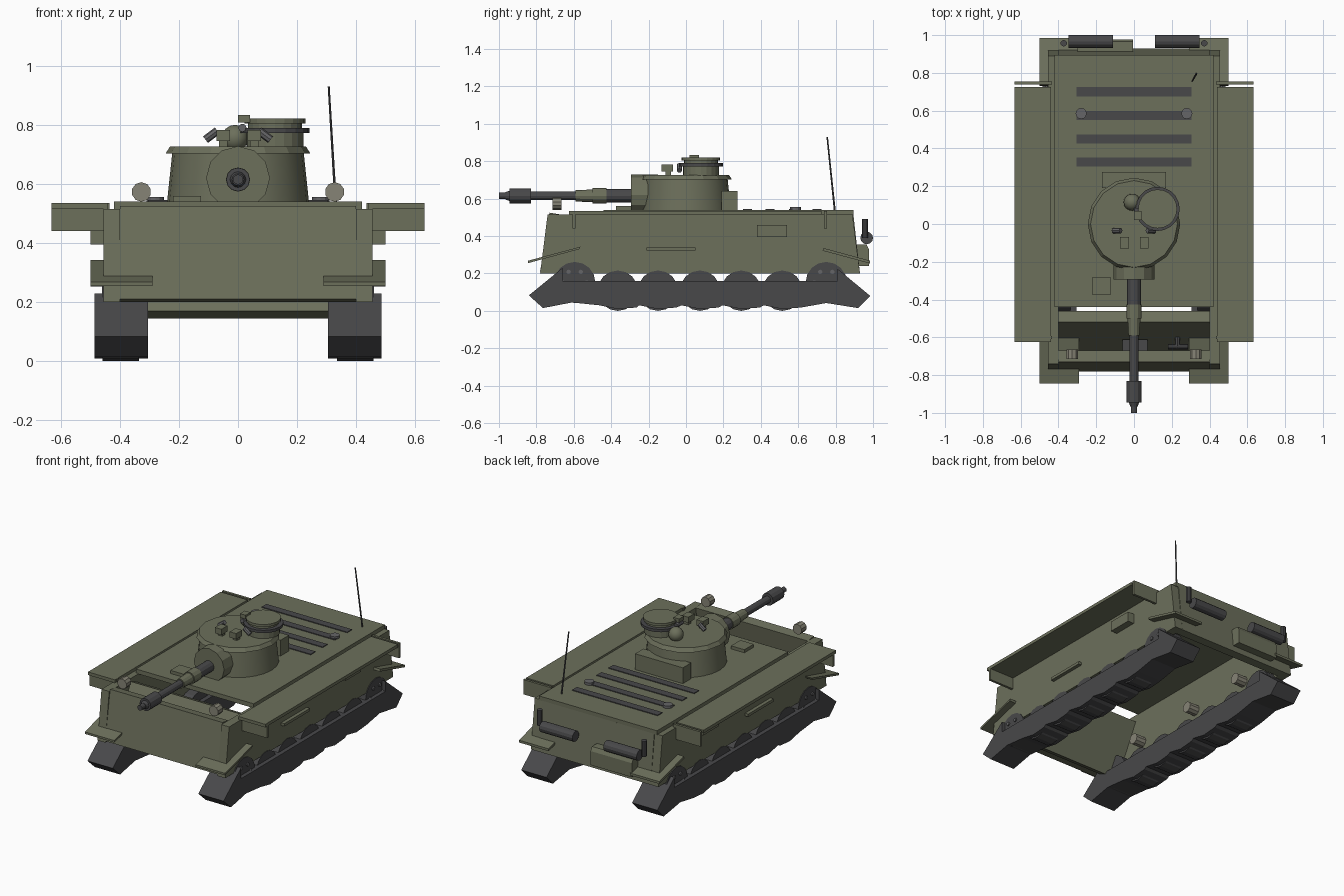
import bpy, bmesh, math
from mathutils import Vector

if "Cube" in bpy.data.objects:
    bpy.data.objects.remove(bpy.data.objects["Cube"])

def material(name, rgb):
    m = bpy.data.materials.new(name)
    m.diffuse_color = (*rgb, 1)
    m.use_nodes = True
    m.node_tree.nodes["Principled BSDF"].inputs["Base Color"].default_value = m.diffuse_color
    return m

OLIVE = material("olive", (0.15, 0.16, 0.105))
DARK = material("dark_metal", (0.065, 0.065, 0.068))
GREY = material("grey_metal", (0.13, 0.13, 0.135))
LAMP = material("lamp", (0.24, 0.23, 0.18))

def finish(name, bm, mat, mirror=False, smooth=False):
    bmesh.ops.recalc_face_normals(bm, faces=bm.faces)
    me = bpy.data.meshes.new(name)
    bm.to_mesh(me)
    bm.free()
    me.materials.append(mat)
    ob = bpy.data.objects.new(name, me)
    bpy.context.collection.objects.link(ob)
    if mirror:
        ob.modifiers.new("Mirror", 'MIRROR')
    if smooth:
        bpy.context.view_layer.objects.active = ob
        ob.select_set(True)
        bpy.ops.object.shade_smooth_by_angle(angle=math.radians(31))
        ob.select_set(False)
    return ob

def prism(name, pts, x0, x1, mat=OLIVE, mirror=False):
    """Extrude a (y, z) profile from x0 to x1."""
    bm = bmesh.new()
    f = bm.faces.new([bm.verts.new((x0, y, z)) for y, z in pts])
    ext = bmesh.ops.extrude_face_region(bm, geom=[f])
    vs = [v for v in ext["geom"] if isinstance(v, bmesh.types.BMVert)]
    bmesh.ops.translate(bm, verts=vs, vec=(x1 - x0, 0, 0))
    return finish(name, bm, mat, mirror)

def box(name, x0, x1, y0, y1, z0, z1, mat=OLIVE, mirror=False):
    return prism(name, [(y0, z0), (y1, z0), (y1, z1), (y0, z1)], x0, x1, mat, mirror)

def rod(name, p0, p1, r0, r1=None, n=16, mat=OLIVE, mirror=False, smooth=False):
    """Cylinder or cone between two points."""
    p0, p1 = Vector(p0), Vector(p1)
    d = p1 - p0
    bm = bmesh.new()
    bmesh.ops.create_cone(bm, cap_ends=True, segments=n, radius1=r0,
                          radius2=r0 if r1 is None else r1, depth=d.length)
    q = Vector((0, 0, 1)).rotation_difference(d)
    for v in bm.verts:
        v.co = q @ v.co + (p0 + p1) / 2
    return finish(name, bm, mat, mirror, smooth)

# Hull: open-bottomed shell of thick plates
prism("side_plate", [(-.78, .2), (.93, .2), (.89, .515), (-.74, .515)], .4, .455, OLIVE, True)
prism("front_plate", [(-.78, .21), (-.72, .2), (-.67, .515), (-.73, .525)], -.4, .4)
prism("lower_glacis", [(-.685, .17), (-.63, .145), (-.46, .47), (-.52, .495)], -.4, .4)
prism("rear_plate", [(.87, .2), (.93, .2), (.895, .515), (.84, .515)], -.4, .4)
box("deck", -.42, .42, -.44, .895, .512, .54)

# Fenders, end tabs and mudguards
box("fender", .44, .632, -.625, .725, .515, .535, OLIVE, True)
box("fender_front_tab", .435, .632, -.608, -.592, .44, .535, OLIVE, True)
box("fender_rear_tab", .435, .632, .738, .754, .44, .535, OLIVE, True)
prism("front_mudguard", [(-.845, .255), (-.57, .33), (-.565, .343), (-.845, .268)], .29, .5, OLIVE, True)
prism("rear_mudguard", [(.73, .322), (.985, .253), (.985, .268), (.735, .336)], .29, .5, OLIVE, True)
box("side_stowage_box", .45, .5, .38, .54, .395, .46, OLIVE, True)
box("side_tool_bar", .45, .478, -.21, .05, .322, .34, OLIVE, True)

# Tracks: raised ends, scalloped underside
wheels = [-.365, -.15, .075, .295, .515]
under = [(.92, .015), (.75, .042)]
for i in reversed(range(5)):
    under += [(wheels[i] + .1, .018), (wheels[i], .01), (wheels[i] - .1, .03)]
under += [(-.61, .045), (-.765, .015)]
prism("track", [(-.84, .083), (-.66, .23), (-.66, .16), (.81, .16), (.81, .225), (.985, .08)] + under,
      .305, .485, DARK, True)

# Wheels
for y in wheels:
    rod("road_wheel", (.335, y, .108), (.458, y, .108), .108, n=16, mat=DARK, mirror=True)
for y in (-.595, .75):
    rod("end_wheel", (.335, y, .152), (.46, y, .152), .11, n=16, mat=DARK, mirror=True)
    for k in range(6):
        a = k * math.pi / 3
        c = (y + .065 * math.cos(a), .152 + .065 * math.sin(a))
        rod("wheel_bolt", (.45, *c), (.468, *c), .012, n=8, mat=GREY, mirror=True)
for y in (-.4, .1, .55):
    rod("return_roller", (.33, y, .3), (.4, y, .3), .035, n=10, mat=LAMP, mirror=True)

# Turret
rod("turret_body", (0, 0, .54), (0, 0, .71), .24, .222, 24, smooth=True)
rod("turret_rim", (0, 0, .703), (0, 0, .727), .245, .23, 16)
box("turret_rear_bin", -.17, .17, .19, .275, .54, .642)
rod("mantlet", (0, -.15, .62), (0, -.295, .62), .108, n=12)

# Gun, stepped along its length
for name, y0, y1, r0, r1, m in [
        ("gun_base", -.28, -.43, .036, .036, DARK), ("gun_sleeve", -.425, -.5, .041, .041, OLIVE),
        ("gun_step", -.5, -.59, .034, .03, OLIVE), ("gun_barrel", -.5, -.85, .023, .023, DARK),
        ("muzzle_brake", -.83, -.945, .04, .04, DARK), ("muzzle_neck", -.945, -.965, .027, .02, DARK),
        ("muzzle_tip", -.96, -1, .017, .017, DARK)]:
    rod(name, (0, y0, .615), (0, y1, .615), r0, r1, 12, m)

# Cupola as stacked discs
for name, z0, z1, r, m in [("cupola_base", .725, .772, .097, OLIVE), ("cupola_ring", .772, .79, .117, DARK),
                           ("cupola_neck", .79, .807, .092, OLIVE), ("cupola_hatch", .805, .821, .103, OLIVE)]:
    rod(name, (.125, .08, z0), (.125, .08, z1), r, n=20, mat=m)
box("cupola_periscope", 0, .04, .02, .07, .808, .833)
rod("hatch_handle", (.015, .02, .79), (.015, .085, .79), .014, n=8, mat=GREY)

# Roof fittings
bm = bmesh.new()
bmesh.ops.create_uvsphere(bm, u_segments=16, v_segments=8, radius=.045)
bmesh.ops.translate(bm, verts=bm.verts, vec=(-.01, .115, .755))
finish("roof_vent_dome", bm, OLIVE, smooth=True)
for x in (-.05, .055):
    box("roof_sight", x - .023, x + .023, -.13, -.07, .745, .782)
    box("roof_sight_foot", x - .015, x + .015, -.11, -.08, .72, .75)
for x0, x1 in ((-.11, -.07), (.11, .07)):
    rod("roof_smoke_tube", (x0, -.035, .75), (x1, -.035, .78), .014, n=8, mat=GREY)

# Deck fittings
for y in (.7, .575, .45, .328):
    box("engine_vent", -.305, .305, y - .024, y + .024, .535, .545, DARK)
rod("filler_cap", (.28, .585, .54), (.28, .585, .556), .029, n=12, mat=GREY, mirror=True)
box("deck_hatch", -.22, -.125, -.375, -.28, .54, .56)
rod("antenna", (.33, .795, .54), (.307, .755, .93), .005, .004, 6, DARK)

# Front fittings
rod("headlight", (.327, -.665, .573), (.327, -.715, .573), .033, n=10, mat=LAMP, mirror=True)
box("nose_mount", -.06, .072, -.67, -.612, .27, .33, DARK)
rod("hull_gun", (.23, -.58, .33), (.23, -.66, .33), .014, n=8, mat=DARK)
rod("hull_gun_cross", (.18, -.65, .33), (.285, -.65, .33), .014, n=8, mat=DARK)

# Rear fittings
rod("exhaust_muffler", (.11, .966, .39), (.347, .966, .39), .034, n=12, mat=DARK, mirror=True)
rod("exhaust_stack", (.372, .957, .39), (.372, .957, .49), .017, n=10, mat=DARK, mirror=True)
prism("rear_stowage_bin", [(.9, .24), (.978, .24), (.978, .33), (.965, .355), (.9, .355)], -.3, -.005)
